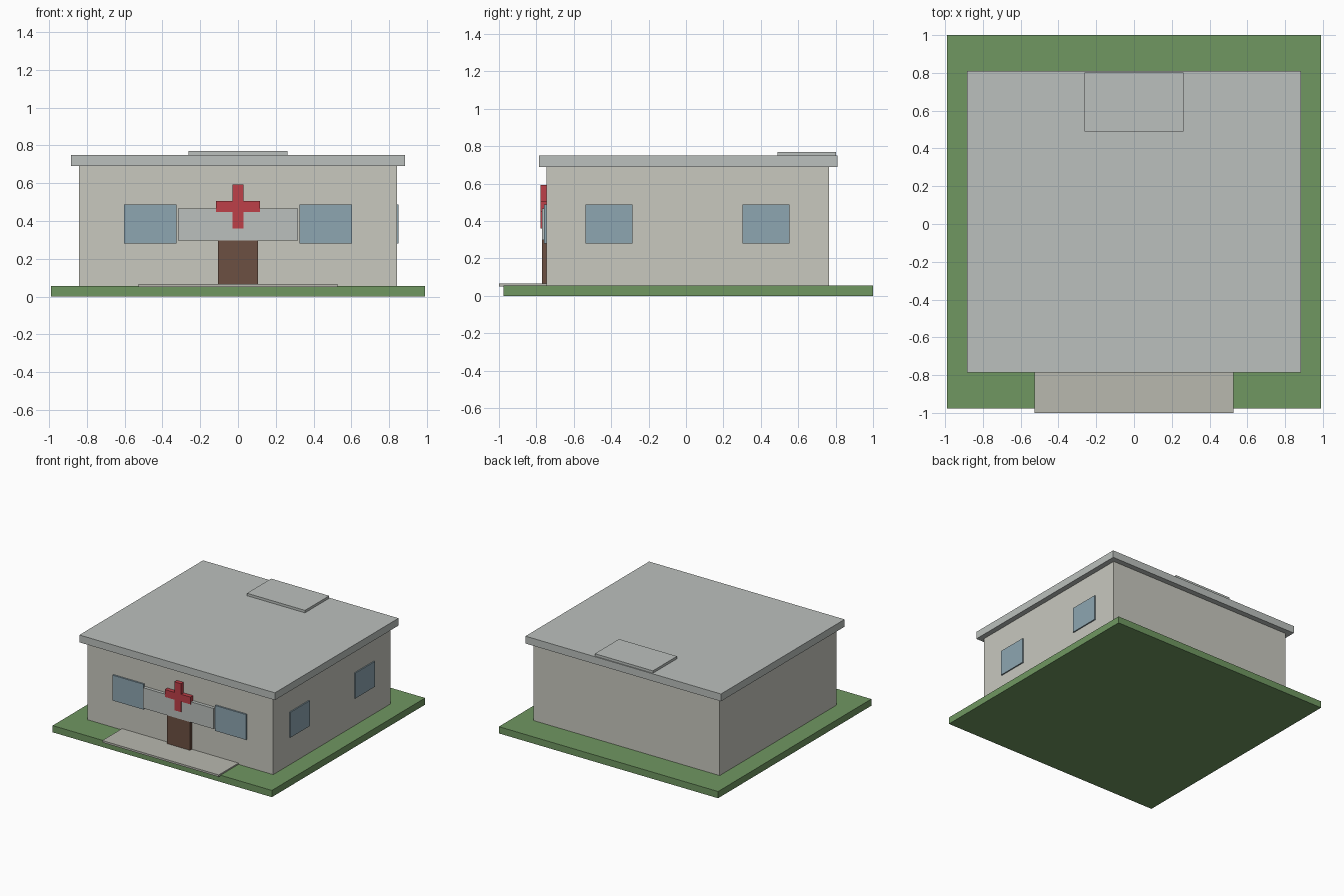
import bpy, bmesh

if "Cube" in bpy.data.objects:
    bpy.data.objects.remove(bpy.data.objects["Cube"])


def material(name, rgb):
    m = bpy.data.materials.new(name)
    m.diffuse_color = (*rgb, 1)
    m.use_nodes = True
    m.node_tree.nodes["Principled BSDF"].inputs["Base Color"].default_value = m.diffuse_color
    return m


grass = material("grass_green", (0.16, 0.31, 0.12))
plaster = material("plaster", (0.58, 0.58, 0.52))
roofing = material("roofing", (0.50, 0.53, 0.51))
paving = material("paving", (0.48, 0.48, 0.43))
glass = material("glass_blue", (0.27, 0.38, 0.44))
wood = material("door_brown", (0.15, 0.08, 0.055))
red = material("cross_red", (0.51, 0.05, 0.065))


def extrude(name, points, vec, mat):
    """Closed solid from a planar outline pushed along vec."""
    bm = bmesh.new()
    face = bm.faces.new([bm.verts.new(p) for p in points])
    out = bmesh.ops.extrude_face_region(bm, geom=[face])["geom"]
    moved = [g for g in out if isinstance(g, bmesh.types.BMVert)]
    bmesh.ops.translate(bm, verts=moved, vec=vec)
    bmesh.ops.recalc_face_normals(bm, faces=bm.faces)
    mesh = bpy.data.meshes.new(name)
    bm.to_mesh(mesh)
    bm.free()
    mesh.materials.append(mat)
    obj = bpy.data.objects.new(name, mesh)
    bpy.context.collection.objects.link(obj)
    return obj


def box(name, x, y, z, mat):
    base = [(x[0], y[0], z[0]), (x[1], y[0], z[0]), (x[1], y[1], z[0]), (x[0], y[1], z[0])]
    return extrude(name, base, (0, 0, z[1] - z[0]), mat)


# Site
box("lawn", (-0.99, 0.99), (-0.977, 1.0), (0, 0.055), grass)
box("front_path", (-0.526, 0.526), (-1.0, -0.745), (0.05, 0.066), paving)

# Building body and flat roof
box("walls", (-0.84, 0.84), (-0.745, 0.765), (0.05, 0.69), plaster)
box("roof_slab", (-0.883, 0.883), (-0.785, 0.81), (0.69, 0.75), roofing)
box("roof_hatch", (-0.262, 0.262), (0.49, 0.802), (0.75, 0.77), roofing)

# Entrance: door, and the panel over it
box("door", (-0.105, 0.105), (-0.769, -0.745), (0.066, 0.31), wood)
box("entrance_panel", (-0.317, 0.317), (-0.771, -0.745), (0.298, 0.466), roofing)

# Windows on the front and right walls
for i, s in enumerate((-1, 1)):
    xs = sorted((s * 0.325, s * 0.603))
    box(f"front_window_{i + 1}", xs, (-0.758, -0.745), (0.28, 0.487), glass)
for i, y in enumerate((-0.412, 0.427)):
    box(f"side_window_{i + 1}", (0.84, 0.85), (y - 0.126, y + 0.126), (0.28, 0.487), glass)

# Red cross, one outline centred on the panel
a, b, cz = 0.03, 0.116, 0.477
outline = [(a, b), (a, a), (b, a), (b, -a), (a, -a), (a, -b),
           (-a, -b), (-a, -a), (-b, -a), (-b, a), (-a, a), (-a, b)]
extrude("red_cross", [(x, -0.745, cz + z) for x, z in outline], (0, -0.033, 0), red)
